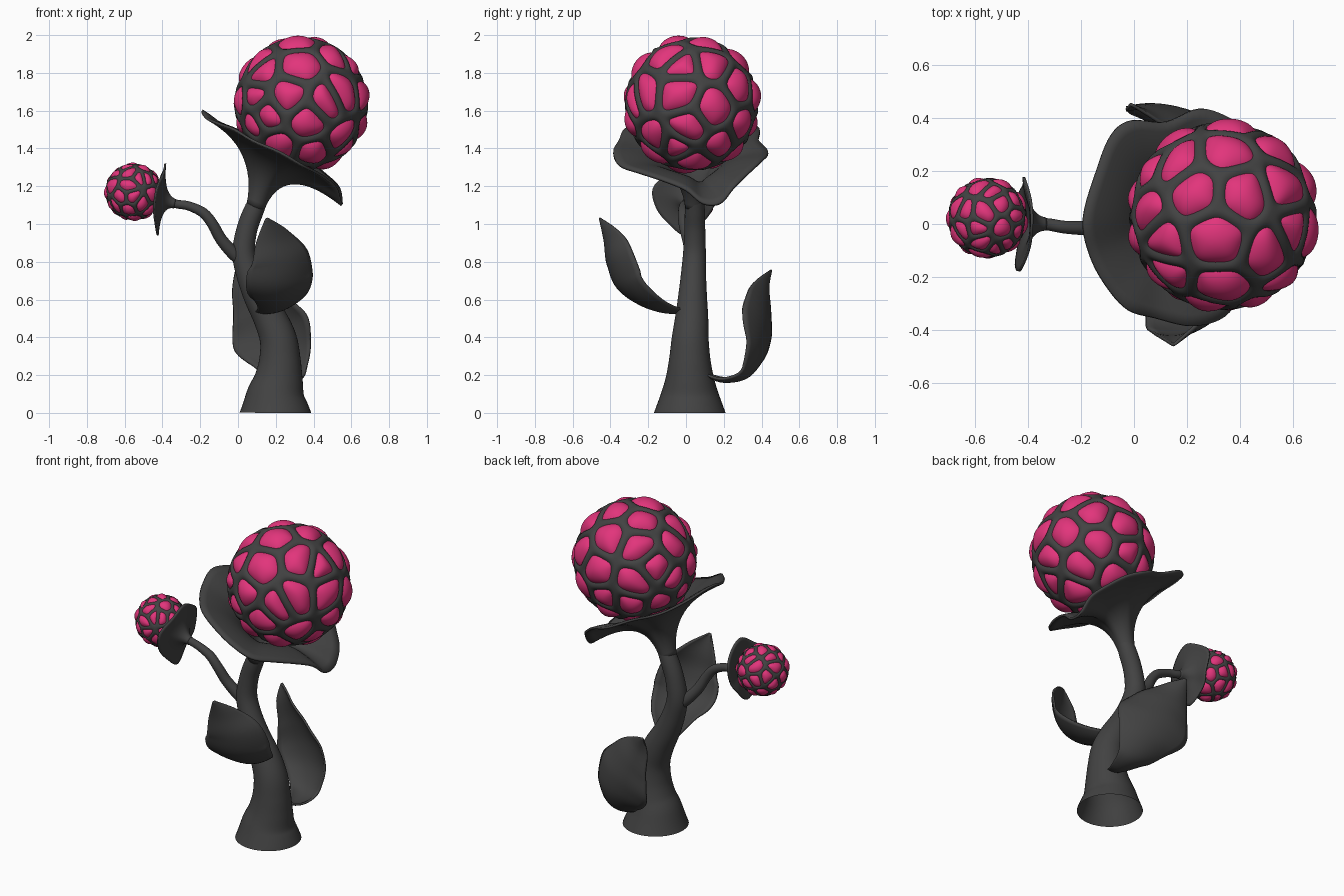
import bpy, bmesh, math, random
from mathutils import Vector, kdtree

if "Cube" in bpy.data.objects:
    bpy.data.objects.remove(bpy.data.objects["Cube"])

def material(name, rgb):
    m = bpy.data.materials.new(name)
    m.diffuse_color = (*rgb, 1)
    m.use_nodes = True
    m.node_tree.nodes["Principled BSDF"].inputs["Base Color"].default_value = m.diffuse_color
    return m

DARK = material("dark_grey", (0.055, 0.055, 0.055))
PINK = material("pink", (0.76, 0.035, 0.2))

def finish(name, bm, mat, thickness=0, angle=50):
    bmesh.ops.recalc_face_normals(bm, faces=bm.faces)
    me = bpy.data.meshes.new(name)
    bm.to_mesh(me)
    bm.free()
    ob = bpy.data.objects.new(name, me)
    bpy.context.collection.objects.link(ob)
    me.materials.append(mat)
    bpy.ops.object.select_all(action='DESELECT')
    ob.select_set(True)
    bpy.context.view_layer.objects.active = ob
    bpy.ops.object.shade_smooth_by_angle(angle=math.radians(angle))
    if thickness:
        mod = ob.modifiers.new("thickness", 'SOLIDIFY')
        mod.thickness = thickness
        mod.offset = 0
    return ob

def smooth_path(pts, steps, closed=False):
    """Catmull-Rom through points of any dimension."""
    pts = [Vector(p) for p in pts]
    n = len(pts)
    get = (lambda i: pts[i % n]) if closed else (lambda i: pts[max(0, min(n - 1, i))])
    out = []
    for i in range(n if closed else n - 1):
        a, b, c, d = (get(i + k) for k in (-1, 0, 1, 2))
        for s in range(steps):
            t = s / steps
            out.append(0.5 * (2 * b + (c - a) * t + (2 * a - 5 * b + 4 * c - d) * t * t
                              + (3 * b - a - 3 * c + d) * t ** 3))
    if not closed:
        out.append(pts[-1])
    return out

def tangents(path):
    last = len(path) - 1
    return [(path[min(i + 1, last)] - path[max(i - 1, 0)]).normalized() for i in range(last + 1)]

def loft(bm, rows, closed):
    vs = [[bm.verts.new(p) for p in row] for row in rows]
    for r0, r1 in zip(vs, vs[1:]):
        n = len(r0)
        for j in range(n if closed else n - 1):
            k = (j + 1) % n
            bm.faces.new((r0[j], r0[k], r1[k], r1[j]))

def tube(name, pts, sides=40):
    """Open-ended tapering tube along (x, y, z, radius)."""
    path = smooth_path(pts, 6)
    centres = [p.xyz for p in path]
    rows = []
    for c, p, t in zip(centres, path, tangents(centres)):
        a = Vector((0, 1, 0)).cross(t).normalized()
        b = t.cross(a)
        rows.append([c + p[3] * (a * math.cos(w) + b * math.sin(w))
                     for w in (2 * math.pi * k / sides for k in range(sides))])
    bm = bmesh.new()
    loft(bm, rows, True)
    return finish(name, bm, DARK)

def calyx(name, neck, r0, bend, r1, axis, rim, thickness):
    """Flared collar from a round neck to a wavy rim."""
    neck, bend, axis = Vector(neck), Vector(bend), Vector(axis).normalized()
    rim = smooth_path(rim, 5, True)
    mid = sum(rim, Vector()) / len(rim)
    rows = []
    for i in range(17):
        t = i / 16
        row = []
        for p in rim:
            d = p - mid
            d = (d - axis * d.dot(axis)).normalized()
            row.append((1 - t) ** 2 * (neck + d * r0) + 2 * t * (1 - t) * (bend + d * r1) + t * t * p)
        rows.append(row)
    bm = bmesh.new()
    loft(bm, rows, True)
    return finish(name, bm, DARK, thickness)

def leaf(name, pts, across, cup):
    """Cupped blade along a spine of (x, y, z, half width)."""
    path = smooth_path(pts, 6)
    spine = [p.xyz for p in path]
    rows = []
    for c, p, t in zip(spine, path, tangents(spine)):
        side = Vector(across)
        side = (side - t * side.dot(t)).normalized()
        inward = t.cross(side) * cup
        w = max(p[3], 0.004)
        rows.append([c + side * w * v + inward * w * v * v
                     for v in (k / 7 for k in range(-7, 8))])
    bm = bmesh.new()
    loft(bm, rows, False)
    return finish(name, bm, DARK, 0.012)

def berry(name, centre, radius, cells, level, seed):
    """Ball of pink pillows showing through a rounded dark net."""
    rng = random.Random(seed)
    def rand_dir():
        return Vector([rng.gauss(0, 1) for _ in range(3)]).normalized()
    seeds = [rand_dir()]
    while len(seeds) < cells:
        seeds.append(max((rand_dir() for _ in range(14)),
                         key=lambda c: min((c - s).length for s in seeds)))
    tree = kdtree.KDTree(cells)
    for i, s in enumerate(seeds):
        tree.insert(s, i)
    tree.balance()

    def edge_distance(p):
        near = [s for s, _, _ in tree.find_n(p, 7)]
        a = near[0]
        total = sum(math.exp(-26 * p.dot(a - b) / (a - b).length) for b in near[1:])
        return max(0, -math.log(total) / 26)

    def net(e):
        return max(0.86, 1 - 0.03 * (e / 0.065) ** 2)

    def pillow(e):
        return 0.905 + 0.17 * (1 - math.exp(-e / 0.125))

    for part, shape, mat in (("net", net, DARK), ("pillows", pillow, PINK)):
        bm = bmesh.new()
        bmesh.ops.create_icosphere(bm, subdivisions=level, radius=1)
        for v in bm.verts:
            d = v.co.normalized()
            v.co = Vector(centre) + d * radius * shape(edge_distance(d))
        finish(f"{name}_{part}", bm, mat, angle=180)

# Main stem and side branch
tube("stem", [(.198, .02, 0, .19), (.2, .02, .09, .157), (.215, .02, .18, .129), (.222, .02, .28, .11),
              (.213, .022, .39, .098), (.17, .03, .5, .088), (.105, .035, .62, .076), (.055, .04, .74, .066),
              (.03, .045, .85, .06), (.047, .047, .97, .055), (.083, .047, 1.07, .053), (.12, .047, 1.15, .046)])
tube("branch", [(.02, .04, .8, .03), (-.03, .03, .85, .034), (-.09, .01, .92, .031), (-.135, -.01, 1.0, .029),
                (-.185, -.015, 1.06, .027), (-.26, -.012, 1.095, .024), (-.32, -.002, 1.105, .023),
                (-.36, 0, 1.115, .023)], 24)

# Collars under the two balls
calyx("large_calyx", (.09, .045, 1.085), .042, (.178, .035, 1.375), .066, (.4, 0, .91),
      [(-.19, .02, 1.6), (-.165, -.12, 1.56), (-.1, -.24, 1.53), (-.02, -.325, 1.5), (.08, -.355, 1.44),
       (.22, -.385, 1.38), (.34, -.35, 1.31), (.42, -.24, 1.27), (.48, -.12, 1.23), (.525, 0, 1.18),
       (.545, .09, 1.11), (.55, .18, 1.11), (.535, .25, 1.19), (.465, .32, 1.26), (.37, .395, 1.33),
       (.25, .435, 1.38), (.12, .385, 1.44), (-.01, .39, 1.5), (-.085, .335, 1.53), (-.14, .2, 1.56)], .014)
calyx("small_calyx", (-.335, 0, 1.107), .02, (-.408, .005, 1.13), .028, (-.97, 0, .2),
      [(-.385, 0, 1.32), (-.39, .09, 1.29), (-.415, .175, 1.22), (-.415, .15, 1.1), (-.435, .1, 1.02),
       (-.425, 0, .94), (-.435, -.08, .99), (-.445, -.155, 1.08), (-.43, -.175, 1.19), (-.395, -.09, 1.27)], .01)

# Leaves
leaf("front_leaf", [(.12, 0, .53, .03), (.19, -.12, .535, .09), (.235, -.24, .58, .15), (.24, -.345, .67, .185),
                    (.235, -.395, .8, .17), (.19, -.42, .92, .1), (.15, -.455, 1.03, .005)], (1, .42, .05), .34)
leaf("back_leaf", [(.25, .1, .2, .03), (.27, .2, .165, .06), (.265, .32, .19, .105), (.24, .4, .3, .17),
                   (.19, .43, .43, .22), (.12, .43, .56, .165), (.04, .43, .67, .08), (-.01, .45, .755, .005)],
     (1, -.3, 0), -.32)

# Bumpy balls
berry("large_ball", (.335, .03, 1.635), .354, 44, 6, 4)
berry("small_ball", (-.553, .023, 1.17), .15, 42, 5, 9)
